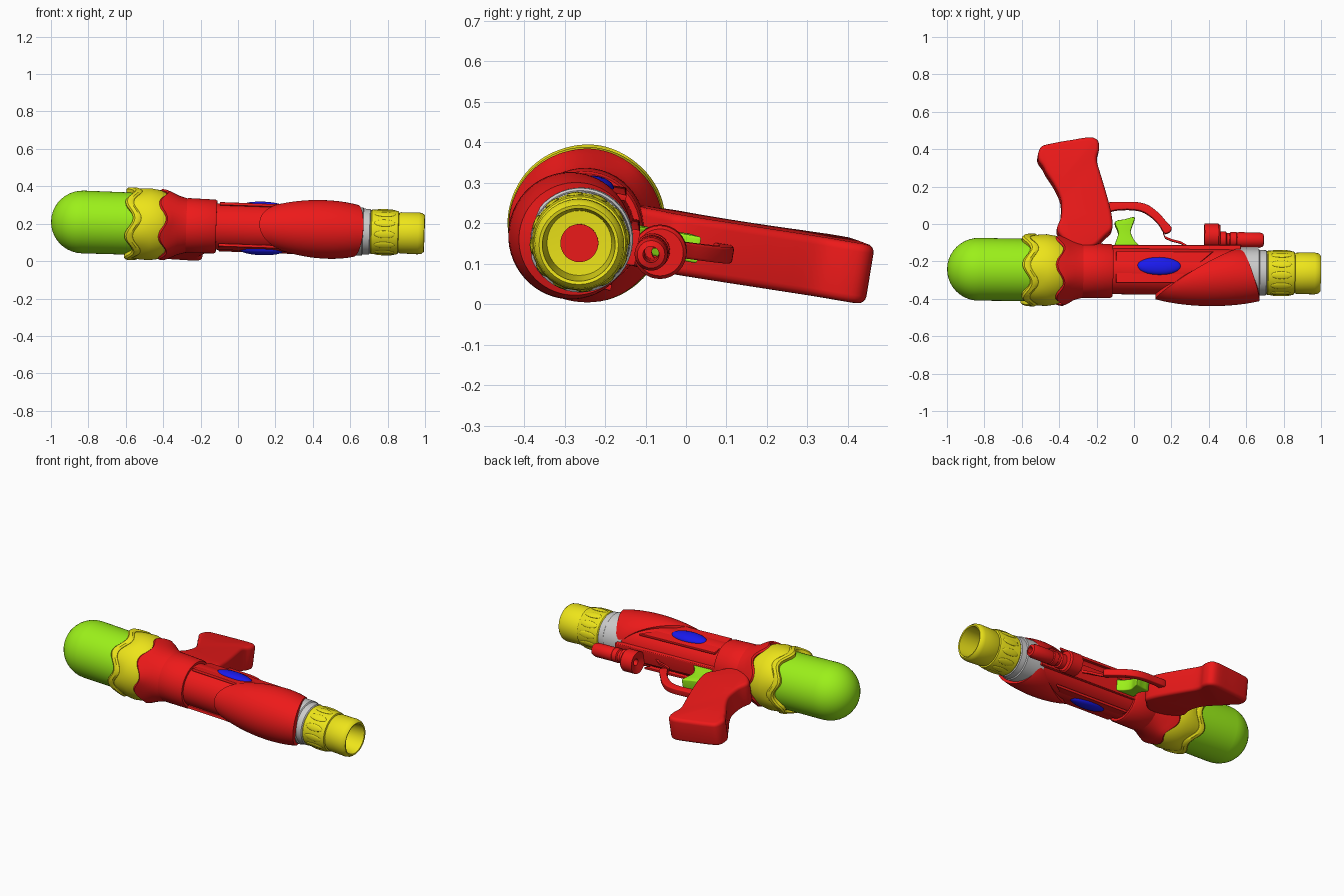
import bpy, bmesh
from math import sin, cos, pi, radians
from mathutils import Matrix, Vector

if "Cube" in bpy.data.objects:
    bpy.data.objects.remove(bpy.data.objects["Cube"])

# The toy lies on its side: parts are built along a straight axis, then rolled and pitched
REST = (Matrix.Translation((0, -0.2525, 0.181)) @ Matrix.Rotation(-0.0125, 4, 'Z')
        @ Matrix.Rotation(0.034, 4, 'Y') @ Matrix.Rotation(-0.164, 4, 'X'))


def material(name, rgb):
    m = bpy.data.materials.new(name)
    m.diffuse_color = (*rgb, 1)
    m.use_nodes = True
    m.node_tree.nodes["Principled BSDF"].inputs["Base Color"].default_value = m.diffuse_color
    return m


RED = material("red", (0.85, 0.01, 0.01))
YELLOW = material("yellow", (0.85, 0.78, 0.01))
GREEN = material("green", (0.33, 0.87, 0.01))
BLUE = material("blue", (0.01, 0.01, 0.85))


def finish(bm, name, mat, angle=35):
    bmesh.ops.remove_doubles(bm, verts=bm.verts, dist=1e-5)
    bmesh.ops.recalc_face_normals(bm, faces=bm.faces)
    me = bpy.data.meshes.new(name)
    bm.to_mesh(me)
    bm.free()
    ob = bpy.data.objects.new(name, me)
    bpy.context.collection.objects.link(ob)
    if mat:
        me.materials.append(mat)
    ob.matrix_world = REST
    bpy.ops.object.select_all(action='DESELECT')
    ob.select_set(True)
    bpy.context.view_layer.objects.active = ob
    bpy.ops.object.shade_smooth_by_angle(angle=radians(angle))
    return ob


def skin(name, mat, rows, segs, point):
    """Closed rings of points: point(row, theta) -> (x, y, z); theta 0 faces -y."""
    bm = bmesh.new()
    rings = [[bm.verts.new(point(row, 2 * pi * j / segs)) for j in range(segs)] for row in rows]
    for a, b in zip(rings, rings[1:]):
        for j in range(segs):
            k = (j + 1) % segs
            bm.faces.new((a[j], a[k], b[k], b[j]))
    return finish(bm, name, mat)


def lathe(name, mat, profile, segs=48, cy=0, cz=0, waves=6):
    """Profile rows are (x, radius) or (x, radius, wave amplitude along x)."""
    def point(p, t):
        amp = p[2] if len(p) > 2 else 0
        return (p[0] + amp * cos(waves * t), cy - p[1] * cos(t), cz + p[1] * sin(t))
    return skin(name, mat, profile, segs, point)


def slab(name, mat, outline, half, bevel=0.0):
    """Side silhouette in the top-view grid, thickened, with rounded rims."""
    bm = bmesh.new()
    face = bm.faces.new([bm.verts.new((x, y + 0.2525 + 0.0125 * x, -half)) for x, y in outline])
    up = bmesh.ops.extrude_face_region(bm, geom=[face])['geom']
    bmesh.ops.translate(bm, verts=[v for v in up if isinstance(v, bmesh.types.BMVert)],
                        vec=(0, 0, 2 * half))
    if bevel:
        rims = [e for e in bm.edges if abs(e.verts[0].co.z - e.verts[1].co.z) < 1e-6]
        bmesh.ops.bevel(bm, geom=rims, offset=bevel, segments=4, profile=0.5,
                        affect='EDGES', clamp_overlap=True)
    return finish(bm, name, mat, 40)


def spline(points, steps=5):
    """Catmull-Rom smoothing of a closed outline."""
    p = [Vector(q) for q in points]
    out, n = [], len(p)
    for i in range(n):
        a, b, c, d = p[i - 1], p[i], p[(i + 1) % n], p[(i + 2) % n]
        for s in range(steps):
            t = s / steps
            out.append(0.5 * (2 * b + (c - a) * t + (2 * a - 5 * b + 4 * c - d) * t ** 2
                              + (3 * b - a - 3 * c + d) * t ** 3))
    return out


def blob(name, mat, center, size):
    bm = bmesh.new()
    bmesh.ops.create_uvsphere(bm, u_segments=32, v_segments=16, radius=1,
                              matrix=Matrix.Translation(center) @ Matrix.Diagonal((*size, 1)))
    return finish(bm, name, mat)


# Water tank with domed end
dome = [(-0.83 - 0.17 * cos(a * pi / 20), 0.168 * sin(a * pi / 20)) for a in range(11)]
lathe("water_tank", GREEN, dome + [(-0.5, 0.166), (-0.5, 0)], 56)

# Wavy yellow tank collar and its raised band
lathe("tank_collar", YELLOW, [(-0.55, 0.16, 0.022), (-0.555, 0.182, 0.022), (-0.52, 0.189, 0.012),
      (-0.47, 0.192), (-0.42, 0.184), (-0.38, 0.168), (-0.34, 0.14), (-0.34, 0)], 72)
lathe("collar_band", YELLOW, [(-0.58, 0.16, 0.022), (-0.582, 0.185, 0.022), (-0.572, 0.194, 0.022),
      (-0.55, 0.195, 0.022), (-0.538, 0.188, 0.022), (-0.535, 0.16, 0.022)], 72)

# Red flared rear housing with scalloped rim
lathe("rear_flare", RED, [(-0.395, 0.15, 0.022), (-0.405, 0.182, 0.022), (-0.395, 0.19, 0.02),
      (-0.36, 0.178, 0.01), (-0.32, 0.158), (-0.27, 0.144), (-0.26, 0.12)], 72)

# Receiver collar and main barrel
lathe("receiver_collar", RED, [(-0.3, 0.1), (-0.295, 0.14), (-0.27, 0.147), (-0.125, 0.144),
      (-0.115, 0.138), (-0.115, 0.1)])
lathe("barrel", RED, [(-0.35, 0), (-0.35, 0.124), (0.58, 0.124), (0.58, 0)])
slab("barrel_rail", RED, [(-0.12, -0.16), (-0.12, -0.118), (0.57, -0.118), (0.57, -0.16)], 0.045, 0.006)
for side in (-1, 1):
    slab("barrel_side_panel", RED, [(-0.1, -0.335), (-0.1, -0.165), (0.42, -0.165), (0.22, -0.335)],
         0.008, 0.004).matrix_world = REST @ Matrix.Translation((0, 0, side * 0.112))
    blob("side_oval", BLUE, (0.13, 0.01, side * 0.118), (0.118, 0.048, 0.026))


# Front shroud wrapping the upper barrel, with a swept diagonal edge
def shroud_point(row, a):
    t, inset = row
    w = (1 - cos(a)) / 2
    x0, x1 = 0.115 + 0.44 * w, 0.672 - 0.1 * w
    bump = max(0, sin(pi * (0.07 + 0.84 * t))) ** 0.6
    r = 0.126 + 0.056 * (1 - w) * bump - inset
    return (x0 + (x1 - x0) * t, -r * cos(a), r * sin(a))


skin("front_shroud", RED, [(0, 0.03)] + [(i / 16, 0) for i in range(17)] + [(1, 0.04)], 64, shroud_point)

# Grey muzzle sleeve with a shallow step
lathe("muzzle_sleeve", None, [(0.54, 0.1), (0.54, 0.129), (0.665, 0.129), (0.67, 0.123), (0.705, 0.121),
      (0.71, 0.115), (0.71, 0)])

# Yellow twist nozzle, hollow at the tip
lathe("nozzle", YELLOW, [(0.70, 0), (0.705, 0.112), (0.715, 0.119), (0.84, 0.118), (0.857, 0.114),
      (0.86, 0.106), (0.87, 0.11), (0.965, 0.112), (0.985, 0.108), (0.997, 0.098), (0.995, 0.09),
      (0.87, 0.08), (0.865, 0.0)], 40)
for i in range(12):
    a = 2 * pi * (i + 0.5) / 12
    blob("nozzle_grip_rib", YELLOW, (0, 0, 0), (0.055, 0.02, 0.006)).matrix_world = (
        REST @ Matrix.Translation((0.785, 0, 0)) @ Matrix.Rotation(a, 4, 'X')
        @ Matrix.Translation((0, 0, 0.118)))
lathe("nozzle_outlet", RED, [(0.86, 0.047), (0.875, 0.047), (0.875, 0)], 32)

# Pistol grip
grip = [(-0.36, -0.11), (-0.415, -0.04), (-0.395, 0.03), (-0.395, 0.12), (-0.43, 0.2), (-0.475, 0.27),
        (-0.49, 0.3), (-0.52, 0.35), (-0.505, 0.41), (-0.45, 0.43), (-0.34, 0.45), (-0.24, 0.464),
        (-0.2, 0.445), (-0.193, 0.4), (-0.205, 0.34), (-0.18, 0.25), (-0.15, 0.15), (-0.125, 0.05),
        (-0.12, -0.03), (-0.16, -0.075), (-0.22, -0.13), (-0.3, -0.14)]
slab("pistol_grip", RED, spline(grip, 4), 0.074, 0.02)

# Trigger and its guard
slab("trigger", GREEN, spline([(-0.1, -0.13), (-0.085, -0.05), (-0.105, 0.01), (-0.05, 0.025), (0.0, 0.036),
     (-0.008, 0.0), (-0.02, -0.045), (0.0, -0.09), (0.025, -0.13)], 3), 0.033, 0.006)
slab("trigger_guard", RED, spline([(-0.15, 0.07), (-0.15, 0.115), (-0.06, 0.12), (0.01, 0.12), (0.07, 0.105),
     (0.125, 0.065), (0.17, 0.015), (0.2, -0.025), (0.165, -0.05), (0.13, 0.0), (0.09, 0.04),
     (0.04, 0.07), (-0.02, 0.08), (-0.09, 0.078)], 4), 0.02, 0.006)

# Thin tether between guard and plug
tether = [(0.155, -0.045), (0.165, -0.07), (0.2, -0.085), (0.25, -0.098), (0.29, -0.122)]
slab("tether", RED, [(x, y + 0.006) for x, y in tether] + [(x, y - 0.006) for x, y in reversed(tether)], 0.007)

# Front plug: hollow flared cap, neck and rounded tube under the barrel
lathe("plug_cap", RED, [(0.38, 0.05), (0.375, 0.066), (0.45, 0.066), (0.46, 0.058), (0.46, 0.02),
      (0.39, 0.02), (0.38, 0.05)], 32, cy=0.197, cz=-0.005)
lathe("plug_tube", RED, [(0.45, 0.018), (0.45, 0.044), (0.49, 0.044), (0.495, 0.035), (0.51, 0.035),
      (0.515, 0.042), (0.545, 0.042), (0.55, 0.038), (0.56, 0.041), (0.67, 0.041), (0.69, 0.034),
      (0.695, 0.02), (0.6, 0.018), (0.45, 0.018)], 32, cy=0.178, cz=-0.005)
